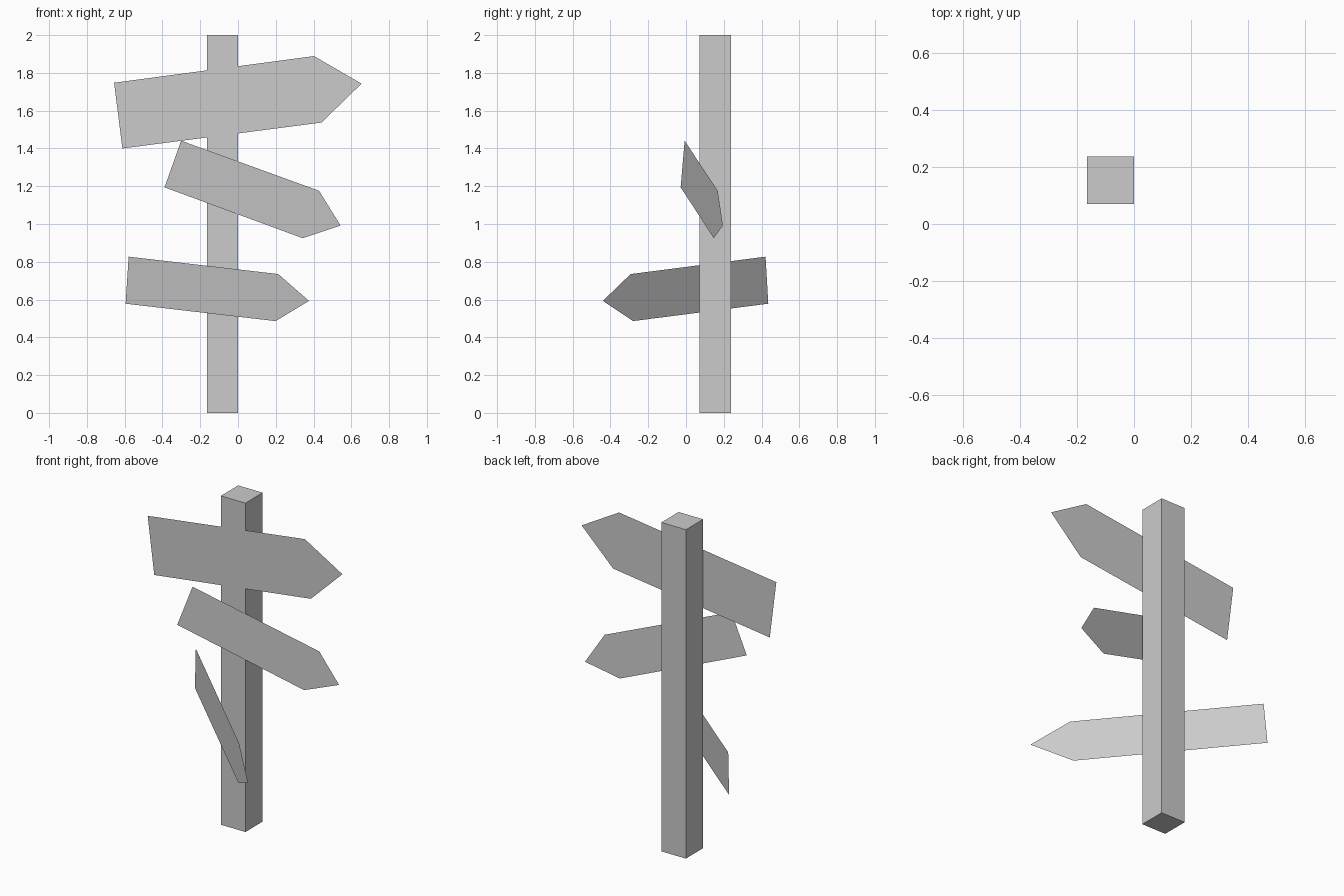
import bpy
import bmesh

cube = bpy.data.objects.get("Cube")
if cube:
    bpy.data.objects.remove(cube, do_unlink=True)

grey = bpy.data.materials.new("plain grey")
grey.use_nodes = True
colour = (0.6, 0.6, 0.6, 1)
grey.diffuse_color = colour
grey.node_tree.nodes["Principled BSDF"].inputs["Base Color"].default_value = colour


def add_object(name, bm):
    mesh = bpy.data.meshes.new(name)
    bm.to_mesh(mesh)
    bm.free()
    mesh.materials.append(grey)
    obj = bpy.data.objects.new(name, mesh)
    bpy.context.collection.objects.link(obj)
    return obj


def add_sign(name, outline, y_at_zero, slope):
    """Thin upright board; its x, z outline lies on y = y_at_zero + slope * x."""
    bm = bmesh.new()
    bm.faces.new([bm.verts.new((x, y_at_zero + slope * x, z)) for x, z in outline])
    return add_object(name, bm)


# Square post
bm = bmesh.new()
bmesh.ops.create_cube(bm, size=1)
post = add_object("post", bm)
post.scale = (0.165, 0.166, 2)
post.location = (-0.0825, 0.154, 1)

# Arrow boards, each turned its own way around the post
add_sign("top_sign", [(-0.656, 1.748), (-0.612, 1.4), (0.442, 1.537),
                      (0.654, 1.743), (0.402, 1.889)], 0.069, 0)
add_sign("middle_sign", [(-0.301, 1.441), (-0.389, 1.194), (0.342, 0.925),
                         (0.543, 0.992), (0.429, 1.176)], 0.065, 0.24)
add_sign("lower_sign", [(-0.579, 0.827), (-0.595, 0.578), (0.199, 0.486),
                        (0.376, 0.593), (0.213, 0.735)], -0.101, -0.902)
